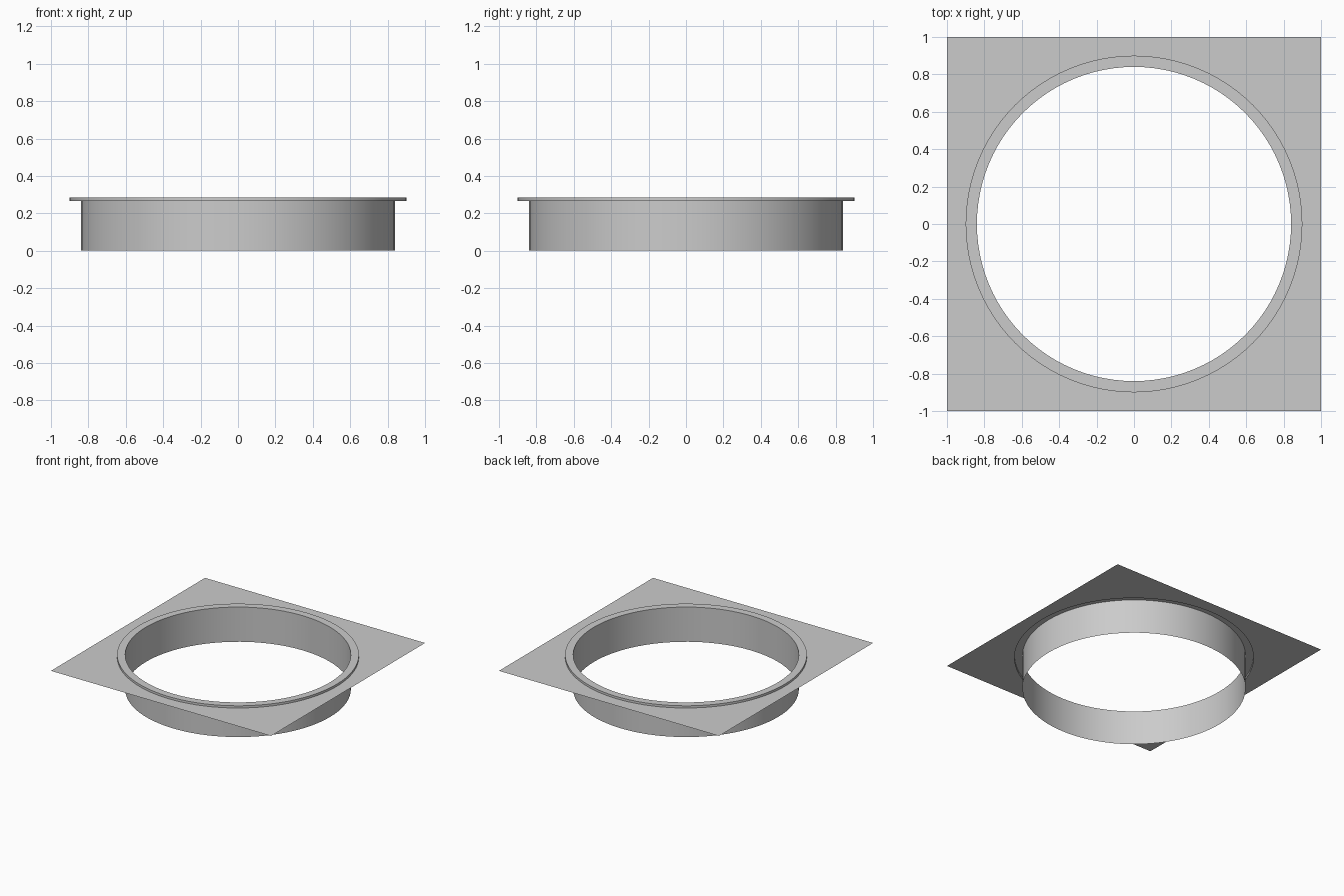
import bpy, bmesh
from math import cos, sin, pi, radians

if "Cube" in bpy.data.objects:
    bpy.data.objects.remove(bpy.data.objects["Cube"])

SEG = 96          # multiple of 8 so the plate corners are hit exactly
PLATE_Z, TOP_Z = 0.267, 0.285
R_OUT, R_IN = 0.90, 0.84


def sheet(name, loops):
    """Skin a list of closed point loops, outermost first."""
    bm = bmesh.new()
    rings = [[bm.verts.new(p) for p in loop] for loop in loops]
    for a, b in zip(rings, rings[1:]):
        for i in range(SEG):
            j = (i + 1) % SEG
            bm.faces.new((a[i], a[j], b[j], b[i]))
    mesh = bpy.data.meshes.new(name)
    bm.to_mesh(mesh)
    bm.free()
    obj = bpy.data.objects.new(name, mesh)
    bpy.context.collection.objects.link(obj)
    bpy.ops.object.select_all(action='DESELECT')
    obj.select_set(True)
    bpy.context.view_layer.objects.active = obj
    bpy.ops.object.shade_smooth_by_angle(angle=radians(30))
    return obj


def circle(r, z):
    return [(r * cos(2 * pi * i / SEG), r * sin(2 * pi * i / SEG), z)
            for i in range(SEG)]


def square(half, z):
    # circle directions pushed out to the square outline
    return [(x * half / max(abs(x), abs(y)), y * half / max(abs(x), abs(y)), z)
            for x, y, _ in circle(1, 0)]


# thin square plate with a round opening
sheet("square_plate", [square(1.0, PLATE_Z), circle(R_OUT, PLATE_Z)])

# raised rim around the opening, and the tube hanging from it
sheet("rim_and_tube", [circle(R_OUT, PLATE_Z), circle(R_OUT, TOP_Z),
                       circle(R_IN, TOP_Z), circle(R_IN, 0.0)])
